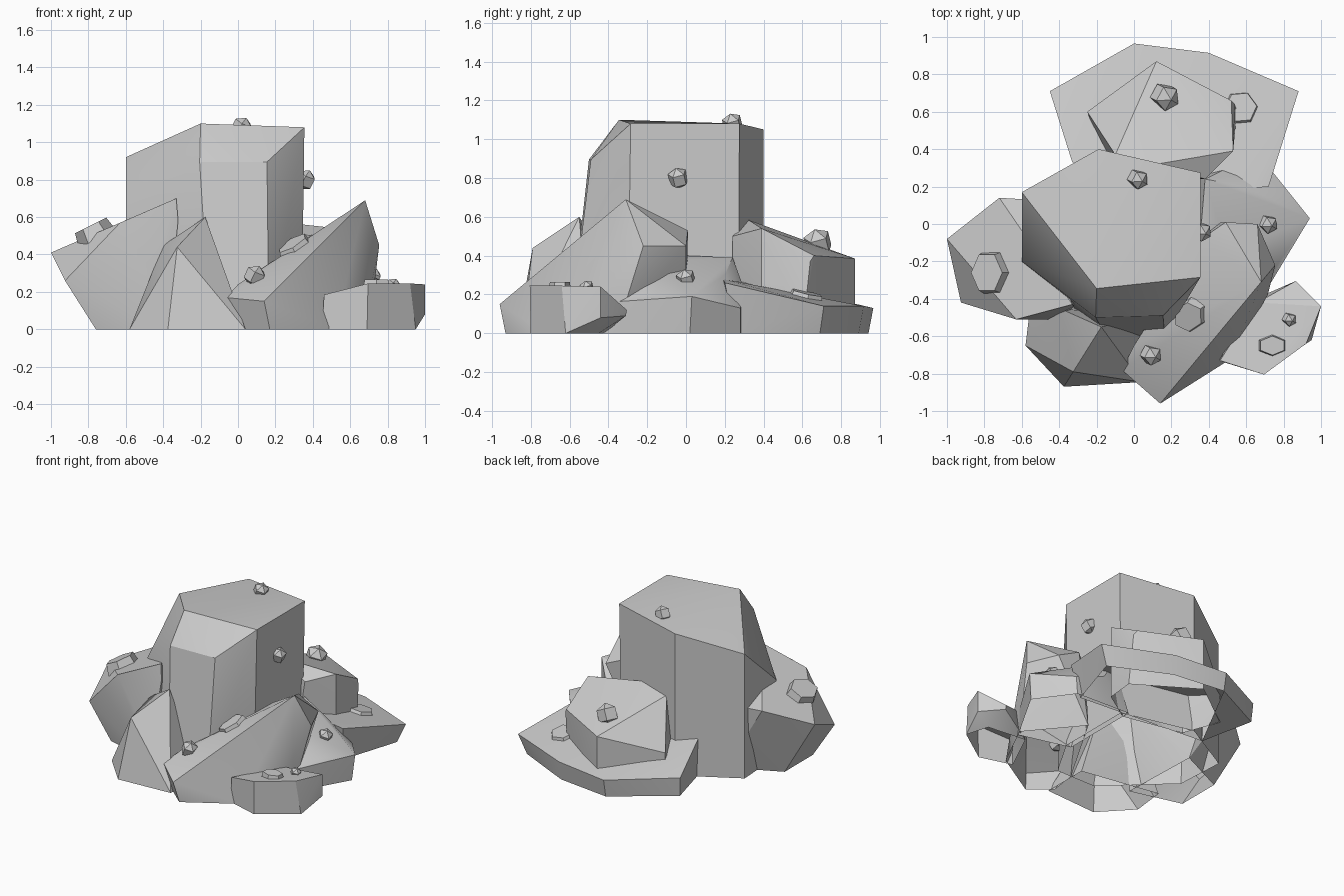
import bpy, bmesh
from mathutils import Vector

if "Cube" in bpy.data.objects:
    bpy.data.objects.remove(bpy.data.objects["Cube"])


def finish(name, bm):
    bmesh.ops.recalc_face_normals(bm, faces=bm.faces)
    mesh = bpy.data.meshes.new(name)
    bm.to_mesh(mesh)
    bm.free()
    ob = bpy.data.objects.new(name, mesh)
    bpy.context.collection.objects.link(ob)
    return ob


def rock(name, corners):
    """Faceted boulder shell: convex hull of a few corners, open underneath."""
    bm = bmesh.new()
    for c in corners:
        bm.verts.new(c)
    res = bmesh.ops.convex_hull(bm, input=bm.verts)
    inner = [g for g in res["geom_interior"] if isinstance(g, bmesh.types.BMVert)]
    bmesh.ops.delete(bm, geom=inner, context='VERTS')
    bmesh.ops.recalc_face_normals(bm, faces=bm.faces)
    base = [f for f in bm.faces if all(v.co.z < 0.001 for v in f.verts)]
    bmesh.ops.delete(bm, geom=base, context='FACES')
    bmesh.ops.dissolve_limit(bm, angle_limit=0.05, verts=bm.verts, edges=bm.edges)
    ob = finish(name, bm)
    # Soft shading across shallow folds, crisp main edges
    bpy.context.view_layer.objects.active = ob
    ob.select_set(True)
    bpy.ops.object.shade_smooth_by_angle(angle=0.5)
    ob.select_set(False)
    return ob


def pebble(name, loc, r):
    """Small angular stone."""
    bm = bmesh.new()
    bmesh.ops.create_uvsphere(bm, u_segments=5, v_segments=3, radius=r)
    ob = finish(name, bm)
    ob.location = loc
    ob.rotation_euler = (0.4, 0.3, 0.5)


def chip(name, loc, size, normal, depth=0.05):
    """Flat six-sided flake lying on a sloping face."""
    bm = bmesh.new()
    bmesh.ops.create_cone(bm, cap_ends=True, segments=6, radius1=1, radius2=0.85, depth=1)
    ob = finish(name, bm)
    ob.location = loc
    ob.scale = (size[0], size[1], depth)
    ob.rotation_euler = Vector(normal).to_track_quat('Z', 'Y').to_euler()


# Tall central pillar
rock("central_pillar", [
    (-.2, -.345, 1.1), (.355, -.285, 1.08), (.355, .275, 1.08), (-.19, .4, 1.05),
    (-.6, .17, .92), (-.205, -.5, .895), (.155, -.49, .895), (-.6, -.2, .59),
    (-.15, -.6, 0), (.165, -.6, 0), (.34, -.3, 0), (.34, .27, 0),
    (-.19, .4, 0), (-.6, .17, 0), (-.58, -.2, 0)])

# Overhanging left boulder
rock("left_boulder", [
    (-1, -.08, .41), (-.925, -.42, .26), (-.63, -.51, .57), (-.33, -.43, .7),
    (-.32, -.44, .58), (-.72, .14, .52), (-.55, .13, .5), (-.76, -.07, 0),
    (-.76, -.4, 0), (-.38, -.5, 0), (-.4, .1, 0), (-.46, -.51, .3)])

# Front left wedge
rock("front_left_boulder", [
    (-.325, -.79, .44), (-.175, -.55, .6), (-.4, -.45, .45), (-.58, -.65, 0),
    (-.375, -.87, 0), (.04, -.845, 0), (.04, -.5, 0), (-.55, -.4, 0)])

# Big tilted slab at front right
rock("tilted_slab", [
    (.68, -.31, .69), (.49, .01, .53), (.36, -.08, .47), (.14, -.96, .15),
    (-.065, -.78, .17), (0, -.65, .24), (.755, -.22, .45), (.66, 0, .45),
    (.17, -.93, 0), (.02, -.8, 0), (.52, -.72, 0), (.715, -.38, .25),
    (.7, -.36, 0), (.4, 0, 0), (.05, -.6, 0)])

# Low mound on the right
rock("right_mound", [
    (.38, .24, .39), (.6, .2, .3), (.52, .31, .2), (.36, 0, .4), (.5, -.15, .37),
    (.94, .03, .19), (.92, .02, 0), (.75, -.24, .2), (.68, -.4, .16),
    (.68, -.4, 0), (.74, .28, .13), (.73, .28, 0), (.3, .3, 0), (.3, -.3, 0)])

# Front right block
rock("front_right_block", [
    (.46, -.73, .185), (.695, -.805, .245), (.92, -.64, .245), (1, -.44, .24),
    (.66, -.42, .2), (.865, -.305, .12), (1, -.44, .08), (.865, -.31, .09),
    (.95, -.62, 0), (.69, -.8, 0), (.45, -.73, 0), (.6, -.42, 0), (.9, -.45, 0)])

# Broad shelf at the back and the boulder on it
rock("back_shelf", [
    (-.45, .71, .17), (0, .965, .13), (.4, .915, .14), (.88, .71, .14),
    (.72, .2, .26), (.62, .19, .28), (-.33, .33, .28), (-.44, .7, .03),
    (0, .94, 0), (.4, .89, 0), (.82, .69, 0), (.68, .25, 0), (-.32, .33, 0)])
rock("back_boulder", [
    (.12, .87, .385), (.52, .66, .4), (.54, .64, .37), (.53, .39, .54),
    (.38, .24, .5), (.12, .32, .585), (-.1, .37, .56), (-.25, .6, .26),
    (.12, .87, 0), (.55, .6, 0), (.53, .39, 0), (.3, .24, 0),
    (-.15, .33, 0), (-.25, .6, 0)])

# Scattered small stones
for i, (x, y, z, r) in enumerate([
        (.02, .24, 1.08, .058), (.36, -.04, .8, .057), (.165, .68, .465, .08),
        (.09, -.7, .285, .06), (.715, 0, .28, .055), (.83, -.51, .235, .04)]):
    pebble(f"pebble_{i + 1}", (x, y, z), r)

# Flat flakes resting on slopes
chip("left_flake", (-.77, -.26, .52), (.13, .11), (-.45, 0, .9), .08)
chip("slab_flake", (.3, -.49, .44), (.09, .11), (-.45, -.3, .84), .05)
chip("block_flake", (.74, -.65, .24), (.085, .06), (0, 0, 1), .05)
chip("shelf_flake", (.57, .62, .19), (.1, .1), (.1, .22, .97), .04)
